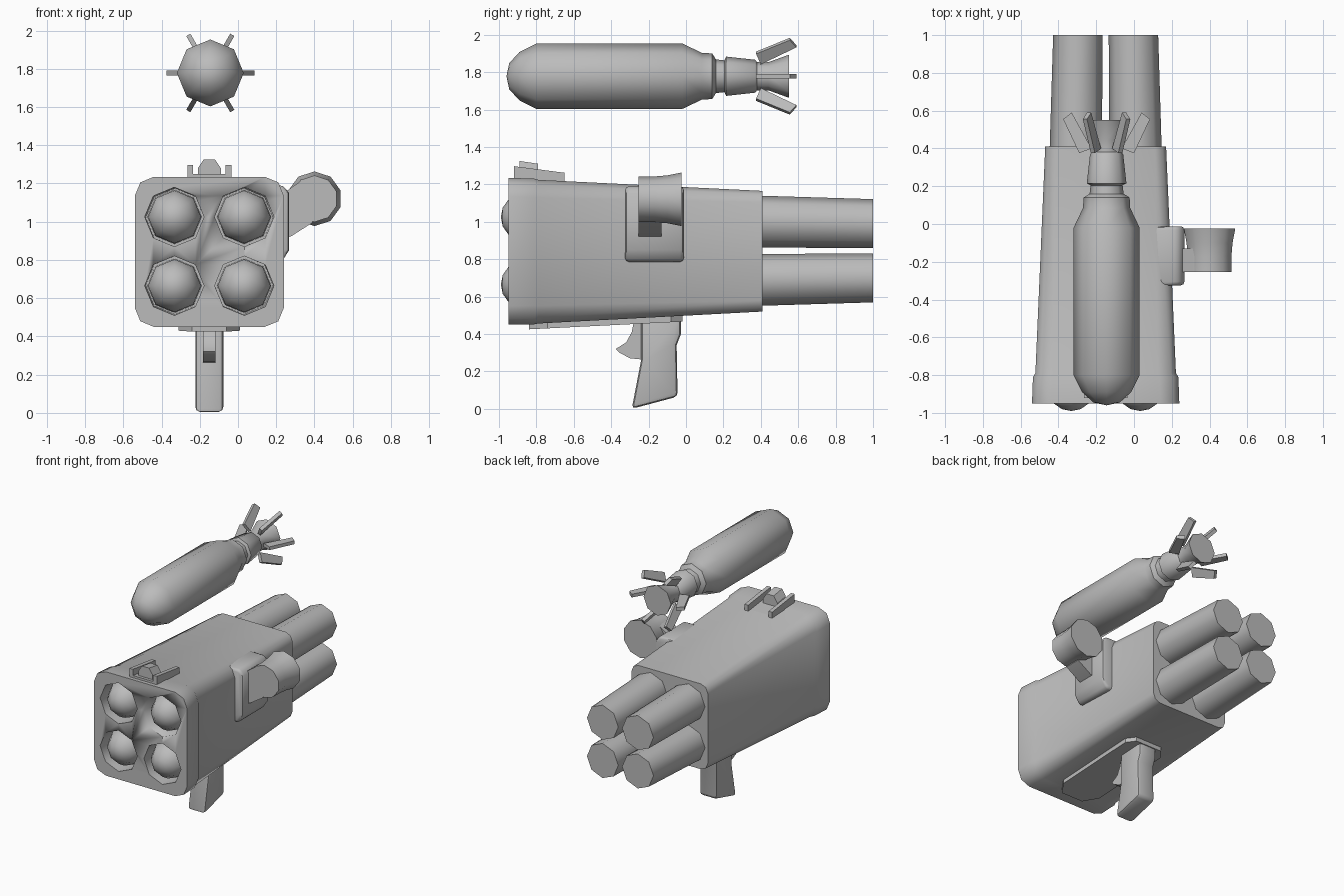
import bpy, bmesh, math
from mathutils import Vector

cube = bpy.data.objects.get("Cube")
if cube:
    bpy.data.objects.remove(cube, do_unlink=True)

CX = -0.15  # centre line of launcher

grey = bpy.data.materials.new("plain_grey")
grey.use_nodes = True
grey.diffuse_color = (0.5, 0.5, 0.5, 1)
grey.node_tree.nodes["Principled BSDF"].inputs["Base Color"].default_value = (0.5, 0.5, 0.5, 1)


def loft(name, rings, angle=50, bevel=0):
    """Skin a stack of equal-length rings, cap both ends, smooth below angle."""
    bm = bmesh.new()
    rows = [[bm.verts.new(p) for p in ring] for ring in rings]
    n = len(rows[0])
    for a, b in zip(rows, rows[1:]):
        for i in range(n):
            j = (i + 1) % n
            bm.faces.new((a[i], a[j], b[j], b[i]))
    bm.faces.new(rows[0][::-1])
    bm.faces.new(rows[-1])
    bmesh.ops.remove_doubles(bm, verts=bm.verts, dist=0.0001)
    bmesh.ops.recalc_face_normals(bm, faces=bm.faces)
    if bevel:
        sharp = [e for e in bm.edges if e.calc_face_angle(0) > 0.7]
        bmesh.ops.bevel(bm, geom=sharp, offset=bevel, segments=2, profile=0.5,
                        affect='EDGES', clamp_overlap=True)
    for f in bm.faces:
        f.smooth = True
    for e in bm.edges:
        e.smooth = e.calc_face_angle(0) < math.radians(angle)
    mesh = bpy.data.meshes.new(name)
    bm.to_mesh(mesh)
    bm.free()
    mesh.materials.append(grey)
    obj = bpy.data.objects.new(name, mesh)
    bpy.context.collection.objects.link(obj)
    return obj


def circle(x, y, z, r, n=8):
    return [(x + r * math.sin(i * math.tau / n), y, z + r * math.cos(i * math.tau / n))
            for i in range(n)]


def turned(name, x, z, profile, n=8, angle=50):
    """Round part along y from (y, radius) pairs."""
    return loft(name, [circle(x, y, z, r, n) for y, r in profile], angle)


def rounded(y, half, z0, z1, r):
    """Rounded rectangle across the launcher axis."""
    pts = []
    corners = ((1, z1 - r, 0), (-1, z1 - r, 90), (-1, z0 + r, 180), (1, z0 + r, 270))
    for side, cz, start in corners:
        for step in range(3):
            t = math.radians(start + step * 45)
            pts.append((CX + side * (half - r) + r * math.cos(t), y, cz + r * math.sin(t)))
    return pts


def side_prism(name, outline, half, **kw):
    """Extrude a (y, z) outline across the centre line."""
    return loft(name, [[(CX + s * half, y, z) for y, z in outline] for s in (-1, 1)], **kw)


# Launcher housing with a raised front collar
housing = loft("housing", [
    rounded(-0.95, 0.39, 0.45, 1.235, 0.1),
    rounded(-0.81, 0.385, 0.452, 1.23, 0.1),
    rounded(-0.79, 0.372, 0.456, 1.224, 0.095),
    rounded(0.41, 0.32, 0.52, 1.165, 0.06)])


# Four converging tubes, each with a recess at the front and a loaded warhead
def tube_ring(sx, sz, y, r=None):
    t = (y + 0.95) / 1.95
    return circle(CX + sx * (0.183 - 0.036 * t), y, 0.845 + sz * (0.18 - 0.035 * t),
                  r or 0.155 - 0.024 * t)


for sx, side in ((1, "left"), (-1, "right")):
    for sz, level in ((1, "upper"), (-1, "lower")):
        tag = level + "_" + side
        loft("tube_" + tag, [tube_ring(sx, sz, y) for y in (0.38, 1.0)])
        cutter = loft("recess_cutter_" + tag, [tube_ring(sx, sz, y) for y in (-1.0, -0.78)])
        cutter.hide_render = True
        cutter.hide_set(True)
        cutter.display_type = 'WIRE'
        cut = housing.modifiers.new("recess_" + tag, 'BOOLEAN')
        cut.operation, cut.solver, cut.object = 'DIFFERENCE', 'EXACT', cutter
        turned("warhead_" + tag, CX + sx * 0.182, 0.845 + sz * 0.18,
               [(-0.99, 0), (-0.98, 0.05), (-0.945, 0.1), (-0.88, 0.138), (-0.76, 0.142)])

# Apply the recesses so that the helpers can go
bpy.context.view_layer.update()
cut_mesh = bpy.data.meshes.new_from_object(
    housing.evaluated_get(bpy.context.evaluated_depsgraph_get()))
housing.modifiers.clear()
housing.data = cut_mesh
for obj in [o for o in bpy.data.objects if o.name.startswith("recess_cutter")]:
    bpy.data.objects.remove(obj, do_unlink=True)

# Loose rocket floating above
RX, RZ = -0.145, 1.778
turned("rocket_body", RX, RZ, [
    (-0.96, 0), (-0.945, 0.07), (-0.89, 0.13), (-0.8, 0.175), (-0.02, 0.175),
    (0.085, 0.125), (0.14, 0.122), (0.16, 0.09), (0.205, 0.085), (0.215, 0.105),
    (0.37, 0.088), (0.38, 0.075), (0.44, 0.075), (0.55, 0.115)])

# Six swept tail fins
fin_outline = ((0.08, 0.4), (0.145, 0.375), (0.23, 0.555), (0.185, 0.59))
for k in range(6):
    a = math.radians(60 * k)
    out = Vector((math.cos(a), 0, math.sin(a)))
    across = Vector((-math.sin(a), 0, math.cos(a))) * 0.0125
    loft(f"tail_fin_{k + 1}", [
        [Vector((RX, y, RZ)) + out * r + across * s for r, y in fin_outline]
        for s in (-1, 1)], angle=20)

# Top sight: base plate, two rails and a faceted bead
for name, x0, x1, rise in (("sight_base", -0.115, 0.115, 0.015),
                           ("sight_rail_left", 0.085, 0.115, 0.062),
                           ("sight_rail_right", -0.115, -0.085, 0.062)):
    loft(name, [[(CX + x0, y, 1.2), (CX + x1, y, 1.2),
                 (CX + x1, y, 1.235 + rise - drop), (CX + x0, y, 1.235 + rise - drop)]
                for y, drop in ((-0.92, 0), (-0.65, 0.035))], angle=20)
loft("sight_bead", [[(CX + x, y, z - drop) for x, z in (
    (-0.06, 1.23), (-0.06, 1.28), (-0.03, 1.325), (0.03, 1.325), (0.06, 1.28), (0.06, 1.23))]
    for y, drop in ((-0.89, 0), (-0.79, 0.015))], angle=20)

# Sloping underside plate with clipped corners
plate = ((-0.09, -0.84), (0.09, -0.84), (0.16, -0.74), (0.16, -0.08),
         (0.11, -0.02), (-0.11, -0.02), (-0.16, -0.08), (-0.16, -0.74))
loft("underside_plate", [[(CX + x, y, z + 0.05 * (y + 0.84)) for x, y in plate]
                         for z in (0.425, 0.458)], angle=20)

# Pistol grip and trigger
side_prism("pistol_grip", (
    (-0.29, 0.0), (-0.045, 0.065), (-0.05, 0.34), (-0.027, 0.4), (-0.027, 0.49),
    (-0.24, 0.48), (-0.24, 0.26)), 0.073, angle=40, bevel=0.022)
side_prism("trigger", (
    (-0.28, 0.46), (-0.29, 0.41), (-0.32, 0.355), (-0.375, 0.32), (-0.355, 0.3),
    (-0.3, 0.27), (-0.2, 0.26), (-0.2, 0.46)), 0.033, angle=30)

# Side bracket, arm and flared eyepiece
bracket = ((0.11, 0.785), (0.225, 0.785), (0.267, 0.85), (0.267, 1.15), (0.235, 1.19), (0.11, 1.19))
loft("sight_bracket", [[(x, y, z) for x, z in bracket] for y in (-0.325, -0.012)],
     angle=40, bevel=0.02)
arm = ((0.24, 0.91), (0.28, 0.925), (0.39, 0.995), (0.34, 1.22), (0.28, 1.18), (0.24, 1.15))
loft("sight_arm", [[(x, y, z) for x, z in arm] for y in (-0.255, -0.13)], angle=20)
turned("eyepiece", 0.4, 1.12, [(-0.255, 0.122), (-0.17, 0.122), (-0.1, 0.128), (-0.025, 0.143)], n=10)
